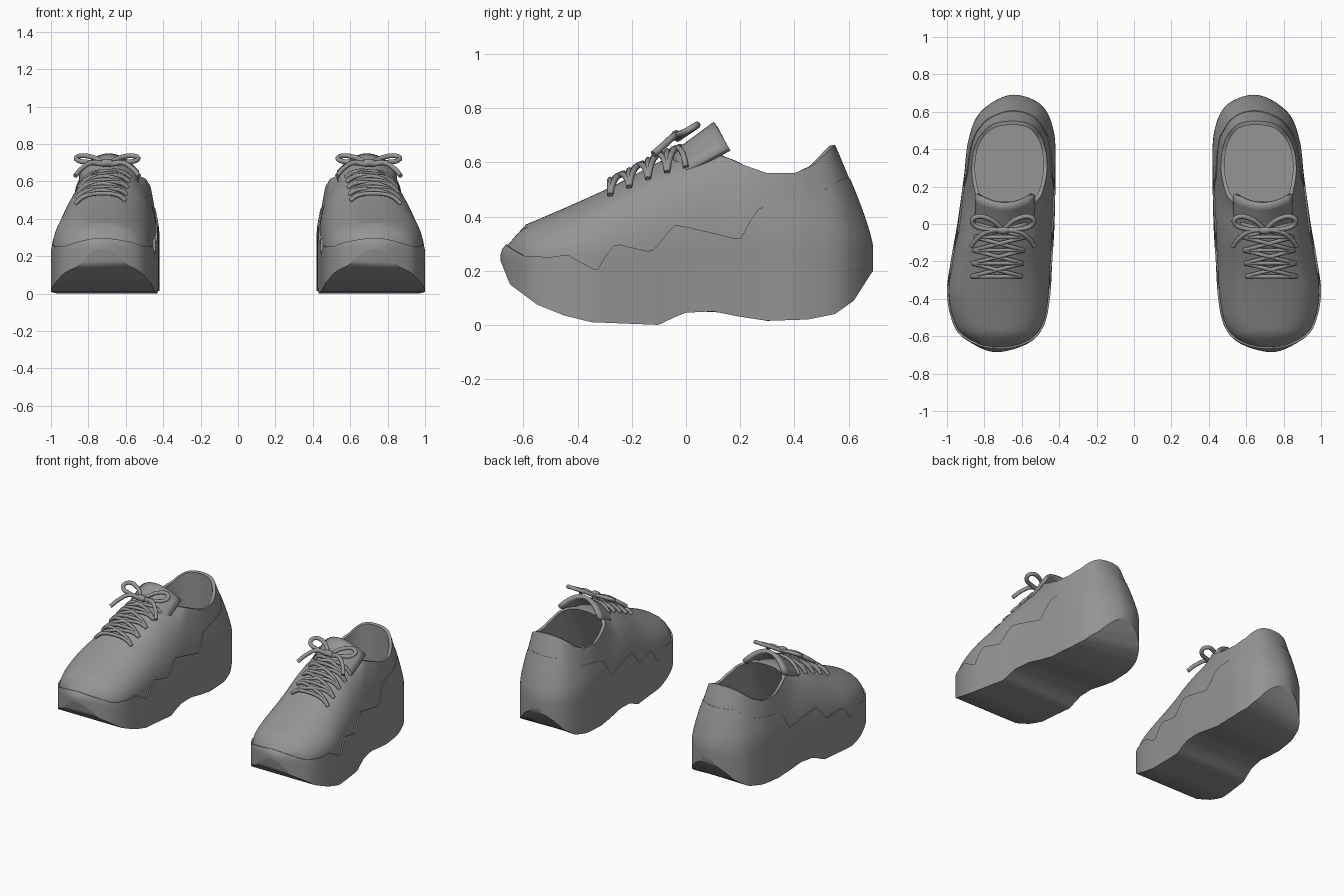
import bpy, bmesh
from math import sin, cos, pi
from mathutils import Vector

cube = bpy.data.objects.get("Cube")
if cube:
    bpy.data.objects.remove(cube, do_unlink=True)

grey = bpy.data.materials.new("mid_grey")
grey.use_nodes = True
grey.diffuse_color = (0.3, 0.3, 0.3, 1)
grey.node_tree.nodes["Principled BSDF"].inputs["Base Color"].default_value = (0.3, 0.3, 0.3, 1)

STEPS = 10  # samples per outline segment

# Plan outlines, toe -> outer side -> heel -> inner side
OUTLINE = [(-.74, -.685), (-.88, -.63), (-.96, -.55), (-1, -.38), (-.98, -.2), (-.945, 0),
           (-.91, .25), (-.885, .45), (-.82, .6), (-.66, .69), (-.5, .64), (-.43, .5),
           (-.42, .3), (-.425, 0), (-.437, -.2), (-.45, -.4), (-.485, -.55), (-.57, -.64)]
COLLAR = [(-.69, .1), (-.73, .1), (-.76, .1), (-.8, .105), (-.83, .125), (-.85, .17),
          (-.868, .3), (-.845, .43), (-.77, .525), (-.66, .55), (-.55, .53), (-.485, .44),
          (-.465, .3), (-.49, .17), (-.52, .125), (-.55, .105), (-.6, .1), (-.65, .1)]

# Heights along the shoe, as (y, z)
GROUND = [(-.69, .25), (-.65, .15), (-.55, .075), (-.45, .035), (-.35, .01), (-.1, 0),
          (-.05, .025), (0, .045), (.1, .05), (.2, .03), (.3, .015), (.45, .02),
          (.55, .04), (.62, .09), (.69, .2)]
SOLE_LINE = [(-.69, .3), (-.6, .255), (-.5, .25), (-.44, .26), (-.33, .2), (-.27, .3),
             (-.13, .27), (-.1, .3), (-.07, .37), (0, .36), (.2, .315), (.24, .425),
             (.3, .445), (.5, .47), (.56, .51), (.64, .54)]
BASE = [(-.69, .255), (-.6, .235), (-.3, .25), (0, .28), (.3, .33), (.69, .29)]
RIDGE = [(-.69, .255), (-.675, .285), (-.65, .315), (-.6, .37), (-.5, .412), (-.4, .455),
         (-.3, .5), (-.2, .55), (-.1, .605), (0, .64), (.1, .66)]
COLLAR_TOP = [(.1, .65), (.14, .63), (.2, .595), (.3, .56), (.4, .56), (.47, .59), (.55, .665)]


def lookup(table, v):
    """Piecewise linear value, clamped at the ends."""
    if v <= table[0][0]:
        return table[0][1]
    for (a, p), (b, q) in zip(table, table[1:]):
        if v <= b:
            return p + (q - p) * (v - a) / max(b - a, 1e-6)
    return table[-1][1]


def smooth_loop(points):
    """Closed Catmull-Rom loop."""
    pts = [Vector(p) for p in points]
    out = []
    for i in range(len(pts)):
        a, b, c, d = (pts[(i + k) % len(pts)] for k in (-1, 0, 1, 2))
        for s in range(STEPS):
            t = s / STEPS
            out.append(b + (c - a) * t / 2 + (a - b * 2.5 + c * 2 - d / 2) * t * t
                       + (b * 3 - a - c * 3 + d) * t ** 3 / 2)
    return out


outline, collar = smooth_loop(OUTLINE), smooth_loop(COLLAR)
N = len(outline)
outer_edge = sorted((p.y, p.x) for p in outline[:N // 2 + 1])
inner_edge = sorted((p.y, p.x) for p in outline[N // 2:] + outline[:1])
normals = []
for i in range(N):
    d = (outline[(i + 1) % N] - outline[i - 1]).normalized()
    normals.append(Vector((d.y, -d.x)))
if normals[N // 4].x > 0:
    normals = [-n for n in normals]


def dome(x, y):
    """Height of the vamp surface."""
    lo, hi = lookup(outer_edge, y), lookup(inner_edge, y)
    w = min(1, abs(x - (lo + hi) / 2) / max((hi - lo) / 2, 1e-4))
    base = lookup(BASE, y)
    return base + (lookup(RIDGE, y) - base) * (1 - w ** 2.4) ** .5


def body(i, g):
    """Point on the shoe body: g = 0 at the wall, 1 at the collar."""
    a, c = outline[i], collar[i]
    p = a.lerp(c, g)
    base = lookup(BASE, a.y)
    rear = base + (lookup(COLLAR_TOP, c.y) - base) * g ** .8
    f = min(1, max(0, p.y / .2))
    f = f * f * (3 - 2 * f)
    front = dome(p.x, p.y) if g > 0 else base
    return Vector((p.x, p.y, front * (1 - f) + rear * f))


def shifted(i, p, amount, dz=0):
    n = normals[i] * -amount
    return p + Vector((n.x, n.y, dz))


def finish(obj, angle=.6):
    obj.data.materials.clear()
    obj.data.materials.append(grey)
    bpy.ops.object.select_all(action='DESELECT')
    obj.select_set(True)
    bpy.context.view_layer.objects.active = obj
    bpy.ops.object.shade_smooth_by_angle(angle=angle)


def loft(name, rings, sign, closed=True, caps=()):
    """Skin a list of rings; caps join opposite points across a ring."""
    bm = bmesh.new()
    rows = [[bm.verts.new((-sign * p[0], p[1], p[2])) for p in r] for r in rings]
    n = len(rows[0])
    for r, s in zip(rows, rows[1:]):
        for i in range(n if closed else n - 1):
            j = (i + 1) % n
            bm.faces.new((r[i], r[j], s[j], s[i]))
    for k in caps:
        r = rows[k]
        for i in range(n // 2):
            bm.faces.new(dict.fromkeys((r[i], r[i + 1], r[n - i - 1], r[(n - i) % n])))
    bmesh.ops.recalc_face_normals(bm, faces=bm.faces)
    mesh = bpy.data.meshes.new(name)
    bm.to_mesh(mesh)
    bm.free()
    obj = bpy.data.objects.new(name, mesh)
    bpy.context.collection.objects.link(obj)
    finish(obj)
    return obj


def tube(name, points, sign, radius=.011):
    curve = bpy.data.curves.new(name, 'CURVE')
    curve.dimensions = '3D'
    curve.bevel_depth, curve.bevel_resolution, curve.resolution_u = radius, 2, 6
    curve.use_fill_caps = True
    sp = curve.splines.new('BEZIER')
    sp.bezier_points.add(len(points) - 1)
    for b, p in zip(sp.bezier_points, points):
        b.co = (-sign * p[0], p[1], p[2])
        b.handle_left_type = b.handle_right_type = 'AUTO'
    obj = bpy.data.objects.new(name, curve)
    bpy.context.collection.objects.link(obj)
    bpy.ops.object.select_all(action='DESELECT')
    obj.select_set(True)
    bpy.context.view_layer.objects.active = obj
    bpy.ops.object.convert(target='MESH')
    finish(bpy.context.object, 1)


GS = [(k / 40) ** 1.6 for k in range(41)]
paths = [[body(i, g) for g in GS] for i in range(N)]


def at_height(i, z):
    """Body surface point of column i at height z."""
    path = paths[i]
    if z <= path[0].z:
        return Vector((path[0].x, path[0].y, z))
    for p, q in zip(path, path[1:]):
        if q.z >= z:
            return p.lerp(q, (z - p.z) / max(q.z - p.z, 1e-6))
    return path[-1].copy()


# Platform sole with zigzag top edge and a small lip
sole_rings = []
for j in range(11):
    ring = []
    for i, a in enumerate(outline):
        lo, hi = lookup(GROUND, a.y), lookup(SOLE_LINE, a.y)
        ring.append(at_height(i, lo + (hi - lo) * j / 10))
    sole_rings.append(ring)
sole_rings.append([shifted(i, p, .025, -.008) for i, p in enumerate(sole_rings[-1])])

# Upper, rim and foot cavity
upper_rings = [[shifted(i, Vector((a.x, a.y, min(lookup(BASE, a.y), max(.17, lookup(GROUND, a.y) + .005)))), .009)
                for i, a in enumerate(outline)]]
for k in range(0, 41, 2):
    upper_rings.append([shifted(i, paths[i][k], .009 * (1 - GS[k])) for i in range(N)])
centre = Vector((-.67, .32))
rim, floor = [], []
for i, c in enumerate(collar):
    q = c.lerp(centre, .09)
    rim.append((q.x, q.y, paths[i][-1].z - .004))
    floor.append((q.x, q.y - max(0, .3 - q.y) * .8, .33))
upper_rings += [rim, floor]

for side, sign in (("right", 1), ("left", -1)):
    loft(side + "_sole", sole_rings, sign, caps=(0,))
    loft(side + "_upper", upper_rings, sign, caps=(0, -1))

    # Arched padded tongue
    rows = []
    for r in range(6):
        t = r / 5
        rows.append([(-.69 + .15 * u, -.04 + .15 * t + .05 * u * u * t, .63 + .11 * t - .09 * u * u)
                     for u in (k / 6 - 1 for k in range(13))])
    tongue = loft(side + "_tongue", rows, sign, closed=False)
    mod = tongue.modifiers.new("padding", 'SOLIDIFY')
    mod.thickness, mod.offset = .025, 0

    # Lacing: straight bars with crossing diagonals
    def strand(name, y0, y1, flip=1):
        pts = []
        for k in range(9):
            u = k / 4 - 1
            y = y0 + (y1 - y0) * k / 8
            x = -.71 + .09 * y + flip * u * .135
            pts.append((x, y, dome(x, y) + .004 + .022 * (1 - u ** 4)))
        tube(side + name, pts, sign)

    for k in range(4):
        y = -.28 + .07 * k
        strand("_lace_bar", y, y)
        for flip in (1, -1):
            strand("_lace_cross", y, y + .07, flip)

    # Bow
    for s in (1, -1):
        for name, pts in (("_bow_loop", [(0, -.03, .69), (.08, .03, .73), (.15, .035, .735),
                                         (.165, .01, .72), (.08, -.03, .7), (0, -.03, .69)]),
                          ("_bow_end", [(0, -.03, .69), (.08, -.04, .7), (.14, -.08, .665),
                                        (.17, -.12, .63)])):
            tube(side + name, [(-.7 + s * x, y, z) for x, y, z in pts], sign, .013)
    tube(side + "_bow_knot", [(-.725, -.03, .695), (-.7, -.035, .7), (-.675, -.03, .695)], sign, .02)
